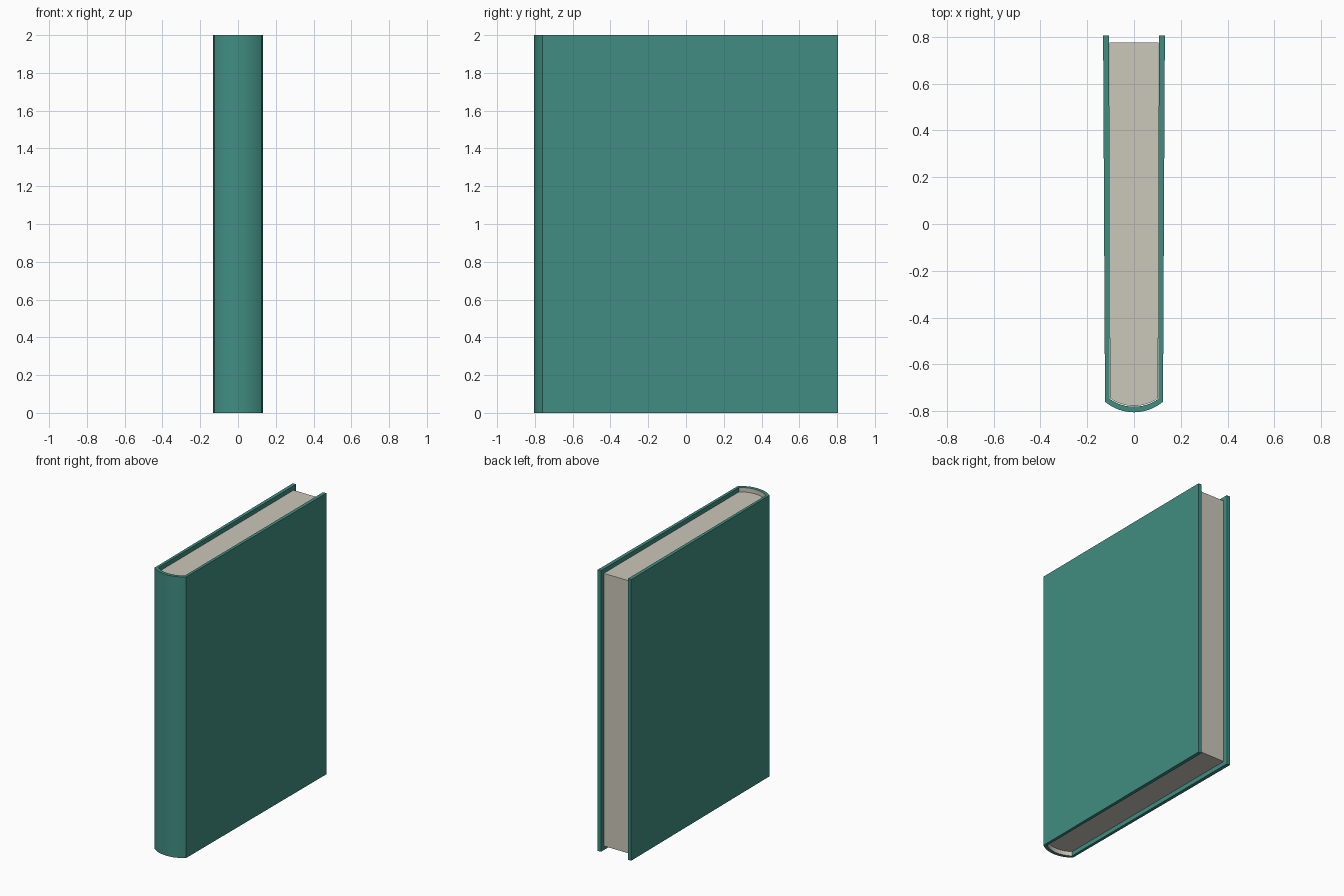
import bpy, bmesh, math

if "Cube" in bpy.data.objects:
    bpy.data.objects.remove(bpy.data.objects["Cube"])


def material(name, rgb):
    m = bpy.data.materials.new(name)
    m.diffuse_color = (*rgb, 1)
    m.use_nodes = True
    m.node_tree.nodes["Principled BSDF"].inputs["Base Color"].default_value = m.diffuse_color
    return m


teal = material("teal cloth", (0.052, 0.270, 0.222))
cream = material("cream paper", (0.600, 0.570, 0.490))


def spine_arc(half_width, y_edge, y_mid, n=12):
    """Circular arc from -half_width to +half_width, bulging towards -y."""
    sag = y_edge - y_mid
    r = (half_width ** 2 + sag ** 2) / (2 * sag)
    a = math.asin(half_width / r)
    pts = []
    for i in range(n + 1):
        t = -a + 2 * a * i / n
        pts.append((r * math.sin(t), y_mid + r - r * math.cos(t)))
    return pts


def finish(bm, name, mats, lining=False):
    bmesh.ops.recalc_face_normals(bm, faces=bm.faces)
    bm.normal_update()
    if lining:  # paper lining on the inside of the spine
        for f in bm.faces:
            if f.normal.y > 0.3 and f.calc_center_median().y < -0.7:
                f.material_index = 1
    me = bpy.data.meshes.new(name)
    bm.to_mesh(me)
    bm.free()
    for m in mats:
        me.materials.append(m)
    ob = bpy.data.objects.new(name, me)
    bpy.context.collection.objects.link(ob)
    bpy.ops.object.select_all(action='DESELECT')
    ob.select_set(True)
    bpy.context.view_layer.objects.active = ob
    bpy.ops.object.shade_smooth_by_angle(angle=math.radians(30))
    return ob


# Cover: two boards and a rounded spine, one U-shaped section
outer = [(-0.132, 0.805)] + spine_arc(0.124, -0.76, -0.805) + [(0.132, 0.805)]
inner = [(-0.106, 0.805)] + spine_arc(0.105, -0.747, -0.781) + [(0.106, 0.805)]
bm = bmesh.new()
rings = [[bm.verts.new((x, y, z)) for x, y in path]
         for path, z in ((outer, 0), (outer, 2), (inner, 2), (inner, 0))]
for k in range(4):
    a, b = rings[k], rings[(k + 1) % 4]
    for i in range(len(a) - 1):
        bm.faces.new((a[i], a[i + 1], b[i + 1], b[i]))
for i in (0, -1):
    bm.faces.new([r[i] for r in rings])
finish(bm, "cover", [teal, cream], lining=True)

# Page block: rounded at the spine, set back from the cover edges
outline = [(-0.1045, 0.775)] + spine_arc(0.1035, -0.744, -0.778) + [(0.1045, 0.775)]
bm = bmesh.new()
base = bm.faces.new([bm.verts.new((x, y, 0.03)) for x, y in outline])
top = bmesh.ops.extrude_face_region(bm, geom=[base], use_keep_orig=True)
bmesh.ops.translate(bm, vec=(0, 0, 1.94),
                    verts=[v for v in top["geom"] if isinstance(v, bmesh.types.BMVert)])
finish(bm, "pages", [cream])
